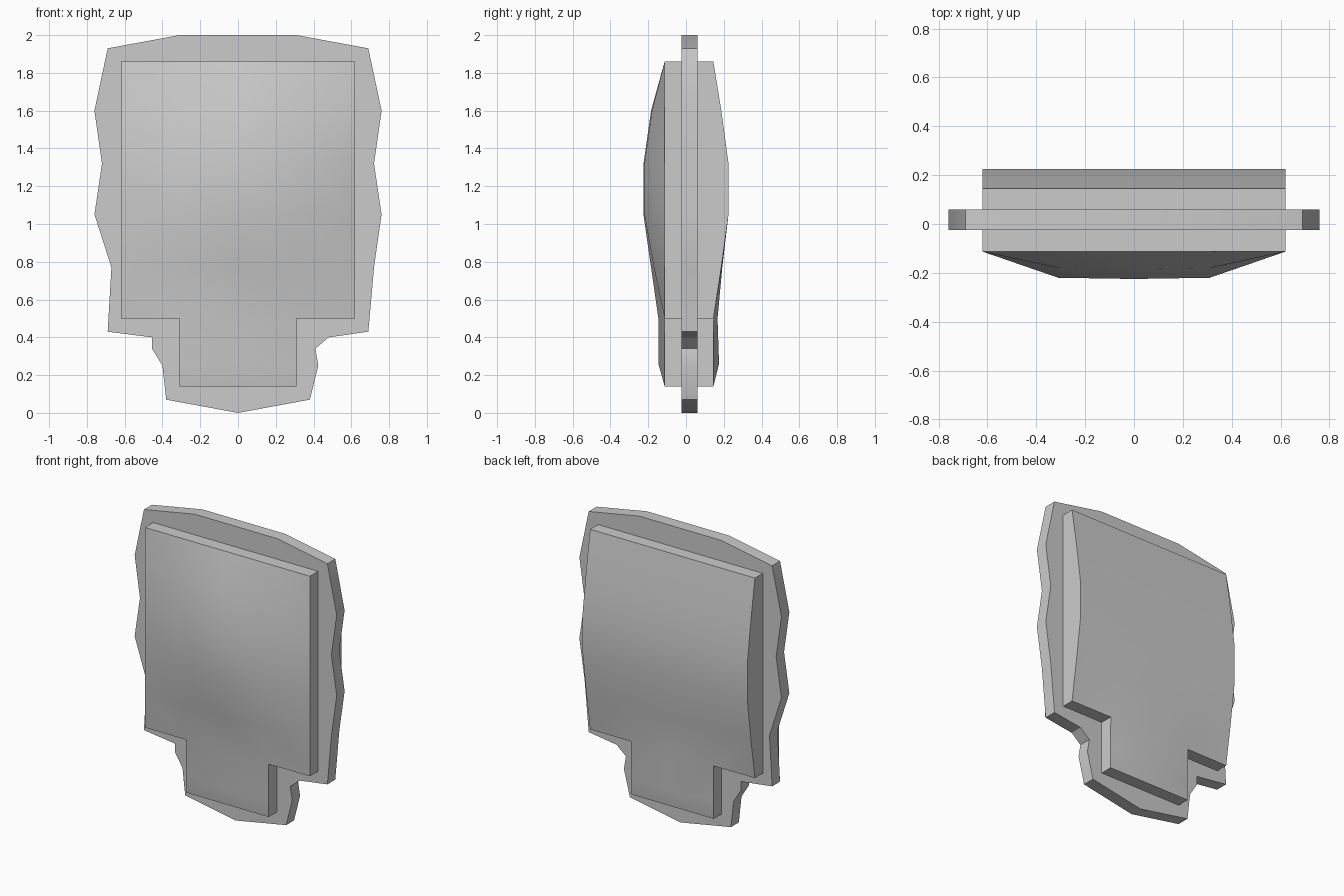
import bpy, bmesh

if "Cube" in bpy.data.objects:
    bpy.data.objects.remove(bpy.data.objects["Cube"])


def make_object(name, bm):
    bmesh.ops.recalc_face_normals(bm, faces=bm.faces)
    mesh = bpy.data.meshes.new(name)
    bm.to_mesh(mesh)
    bm.free()
    obj = bpy.data.objects.new(name, mesh)
    bpy.context.collection.objects.link(obj)
    return obj


# Thin outer rim: scalloped outline extruded front to back
right = [(0.31, 2.0), (0.69, 1.93), (0.76, 1.6), (0.72, 1.32), (0.76, 1.05),
         (0.72, 0.77), (0.69, 0.43), (0.48, 0.40), (0.41, 0.34), (0.425, 0.25),
         (0.38, 0.07), (0.0, 0.0)]
left = [(-0.38, 0.07), (-0.40, 0.25), (-0.455, 0.34), (-0.455, 0.40),
        (-0.69, 0.43), (-0.67, 0.77), (-0.76, 1.05), (-0.72, 1.32),
        (-0.76, 1.6), (-0.69, 1.93), (-0.31, 2.0)]
bm = bmesh.new()
face = bm.faces.new([bm.verts.new((x, -0.025, z)) for x, z in right + left])
ext = bmesh.ops.extrude_face_region(bm, geom=[face])
back = [v for v in ext["geom"] if isinstance(v, bmesh.types.BMVert)]
bmesh.ops.translate(bm, verts=back, vec=(0, 0.085, 0))
panel = make_object("padded_panel", bm)

# Bulged T-shaped pad: rows of z with front/back depth at centre, mid and edge
cols = [-0.62, -0.31, 0.0, 0.31, 0.62]
rows = [  # z, front (centre, mid, edge), back (centre, mid, edge)
    (1.86, (-.113, -.113, -.113), (.145, .145, .145)),
    (1.60, (-.185, -.180, -.113), (.187, .187, .187)),
    (1.32, (-.225, -.220, -.113), (.225, .225, .225)),
    (1.05, (-.225, -.220, -.113), (.225, .225, .225)),
    (0.77, (-.185, -.170, -.113), (.192, .190, .187)),
    (0.50, (-.146, -.115, -.113), (.167, .147, .145)),
    (0.26, (-.146, -.113, 0), (.175, .145, 0)),
    (0.14, (-.113, -.113, 0), (.145, .145, 0)),
]
bm = bmesh.new()
sides = []
for k in (1, 2):
    sides.append({(i, j): bm.verts.new((x, row[k][abs(i - 2)], row[0]))
                  for j, row in enumerate(rows) for i, x in enumerate(cols)
                  if j <= 5 or 1 <= i <= 3})
front, rear = sides
edge_count = {}
for j in range(7):
    for i in range(4):
        if j >= 5 and i not in (1, 2):
            continue
        loop = [(i, j), (i + 1, j), (i + 1, j + 1), (i, j + 1)]
        for grid in sides:
            bm.faces.new([grid[c] for c in loop])
        for a, b in zip(loop, loop[1:] + loop[:1]):
            edge_count.setdefault(frozenset((a, b)), []).append((a, b))

# Walls of the pad close every open border
for uses in edge_count.values():
    if len(uses) == 1:
        a, b = uses[0]
        bm.faces.new([front[a], front[b], rear[b], rear[a]])
pad = make_object("pad_helper", bm)

# Fuse rim and pad into one skin
mod = panel.modifiers.new("fuse", "BOOLEAN")
mod.operation = "UNION"
mod.solver = "EXACT"
mod.object = pad
bpy.context.view_layer.objects.active = panel
panel.select_set(True)
bpy.ops.object.modifier_apply(modifier=mod.name)
bpy.data.objects.remove(pad, do_unlink=True)
bpy.ops.object.shade_smooth_by_angle(angle=0.5)
